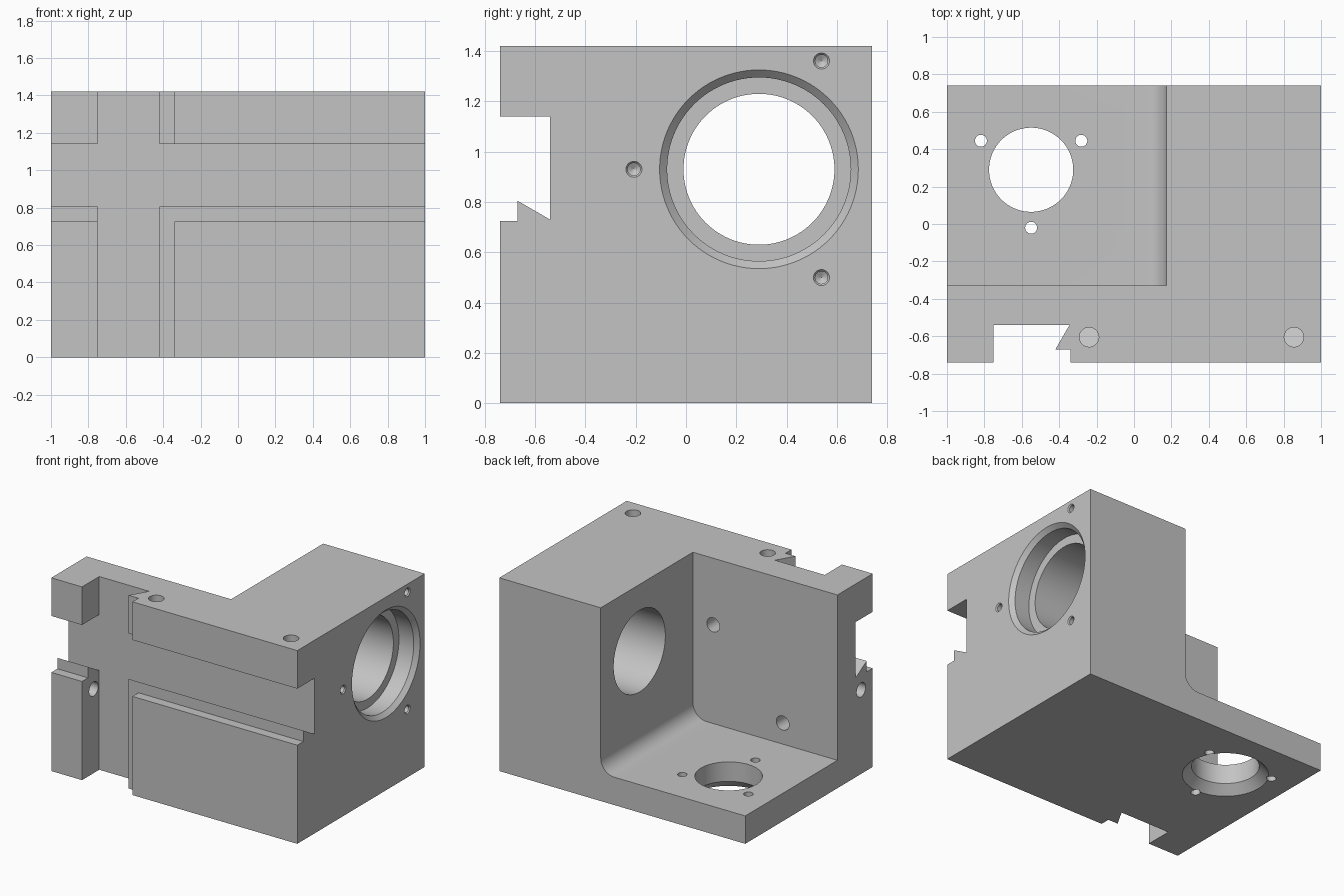
import bpy, bmesh, math
from mathutils import Vector

if "Cube" in bpy.data.objects:
    bpy.data.objects.remove(bpy.data.objects["Cube"], do_unlink=True)

# One plain grey metal
metal = bpy.data.materials.new("machined_grey")
metal.use_nodes = True
GREY = (0.55, 0.55, 0.55, 1)
metal.diffuse_color = GREY
metal.node_tree.nodes["Principled BSDF"].inputs["Base Color"].default_value = GREY


def finish(bm, name):
    bmesh.ops.recalc_face_normals(bm, faces=bm.faces)
    mesh = bpy.data.meshes.new(name)
    bm.to_mesh(mesh)
    bm.free()
    mesh.materials.append(metal)
    obj = bpy.data.objects.new(name, mesh)
    bpy.context.collection.objects.link(obj)
    return obj


def prism(name, profile, axis, lo, hi):
    """Extrude a 2D profile along axis 0, 1 or 2, from lo to hi."""
    def place(p, depth):
        co = list(p)
        co.insert(axis, depth)
        return co
    bm = bmesh.new()
    face = bm.faces.new([bm.verts.new(place(p, lo)) for p in profile])
    ext = bmesh.ops.extrude_face_region(bm, geom=[face])
    step = Vector(place((0, 0), hi - lo))
    bmesh.ops.translate(bm, vec=step,
                        verts=[g for g in ext["geom"] if isinstance(g, bmesh.types.BMVert)])
    return finish(bm, name)


def bore(name, start, direction, steps, segments=32):
    """Turned cutter: steps are (radius, depth) pairs along the direction."""
    turn = Vector(direction).to_track_quat("Z", "Y")
    bm = bmesh.new()
    rings = []
    for r, d in steps:
        angles = [math.tau * i / segments for i in range(segments)]
        rings.append([bm.verts.new(Vector(start) + turn @ Vector((r * math.cos(a), r * math.sin(a), d)))
                      for a in angles])
    for a, b in zip(rings, rings[1:]):
        for i in range(segments):
            j = (i + 1) % segments
            bm.faces.new((a[i], a[j], b[j], b[i]))
    bm.faces.new(rings[0])
    bm.faces.new(rings[-1])
    return finish(bm, name)


W, D, H = 1.0, 0.74, 1.42
OUT = 0.1          # overshoot of cutters beyond the block
WALL, FLOOR, FILLET = 0.175, 0.205, 0.11

# Solid block
block = prism("housing_block", [(-W, -D), (W, -D), (W, D), (-W, D)], 2, 0, H)
cutters = []

# Open pocket with a filleted foot along the thick wall
fillet = [(WALL - FILLET + FILLET * math.sin(a), FLOOR + FILLET - FILLET * math.cos(a))
          for a in [math.pi / 2 * i / 12 for i in range(13)]]
pocket = [(-W - OUT, FLOOR)] + fillet + [(WALL, H + OUT), (-W - OUT, H + OUT)]
cutters.append(prism("pocket_cutter", pocket, 1, -0.33, D + OUT))

# Half-dovetail slots across the front: one horizontal, one vertical
LIP, DEEP, MOUTH = -0.67, -0.54, -D - OUT
cutters.append(prism("cross_slot_cutter",
                     [(MOUTH, 0.725), (LIP, 0.725), (LIP, 0.805), (DEEP, 0.73),
                      (DEEP, 1.14), (MOUTH, 1.14)], 0, -W - OUT, W + OUT))
cutters.append(prism("upright_slot_cutter",
                     [(-0.34, MOUTH), (-0.34, LIP), (-0.42, LIP), (-0.345, DEEP),
                      (-0.75, DEEP), (-0.75, MOUTH)], 2, -OUT, H + OUT))

# Large bearing bore through the thick wall, with chamfered counterbore
by, bz = 0.29, 0.93
cutters.append(bore("bearing_bore_cutter", (W, by, bz), (-1, 0, 0),
                    [(0.395, -OUT), (0.395, 0), (0.365, 0.03), (0.365, 0.15),
                     (0.3, 0.15), (0.3, 0.9)], 96))
for k in range(3):
    a = math.radians(60 + 120 * k)
    y, z = by + 0.497 * math.cos(a), bz + 0.497 * math.sin(a)
    cutters.append(bore("bearing_screw_cutter", (W, y, z), (-1, 0, 0),
                        [(0.032, -OUT), (0.032, 0), (0.025, 0.008), (0.025, 0.2), (0.001, 0.215)], 24))

# Floor opening, countersunk underneath, with three screw holes
fx, fy = -0.55, 0.29
cutters.append(bore("floor_bore_cutter", (fx, fy, 0), (0, 0, 1),
                    [(0.287, -OUT), (0.287, 0), (0.225, 0.062), (0.225, 0.4)], 96))
for k in range(3):
    a = math.radians(30 + 120 * k)
    cutters.append(bore("floor_screw_cutter",
                        (fx + 0.31 * math.cos(a), fy + 0.31 * math.sin(a), 0), (0, 0, 1),
                        [(0.032, -OUT), (0.032, 0.4)], 24))

# Adjusting screw holes that break into the slots
for x in (-0.24, 0.855):
    cutters.append(bore("top_screw_cutter", (x, -0.605, H), (0, 0, -1), [(0.052, -OUT), (0.052, 0.32)]))
cutters.append(bore("side_screw_cutter", (-W, -0.605, 0.618), (1, 0, 0), [(0.052, -OUT), (0.052, 0.3)]))

# Blind holes in the pocket's front wall
for x, z in ((0.01, 0.93), (-0.555, 0.36)):
    cutters.append(bore("pocket_screw_cutter", (x, -0.33, z), (0, -1, 0),
                        [(0.052, -OUT), (0.052, 0.13), (0.001, 0.16)]))

# Cut everything, then drop the cutters
bpy.ops.object.select_all(action="DESELECT")
bpy.context.view_layer.objects.active = block
block.select_set(True)
for cutter in cutters:
    cutter.hide_render = True
    mod = block.modifiers.new("cut", "BOOLEAN")
    mod.operation = "DIFFERENCE"
    mod.solver = "EXACT"
    mod.object = cutter
    bpy.ops.object.modifier_apply(modifier=mod.name)
    bpy.data.objects.remove(cutter, do_unlink=True)

bpy.ops.object.shade_smooth_by_angle(angle=math.radians(25))
